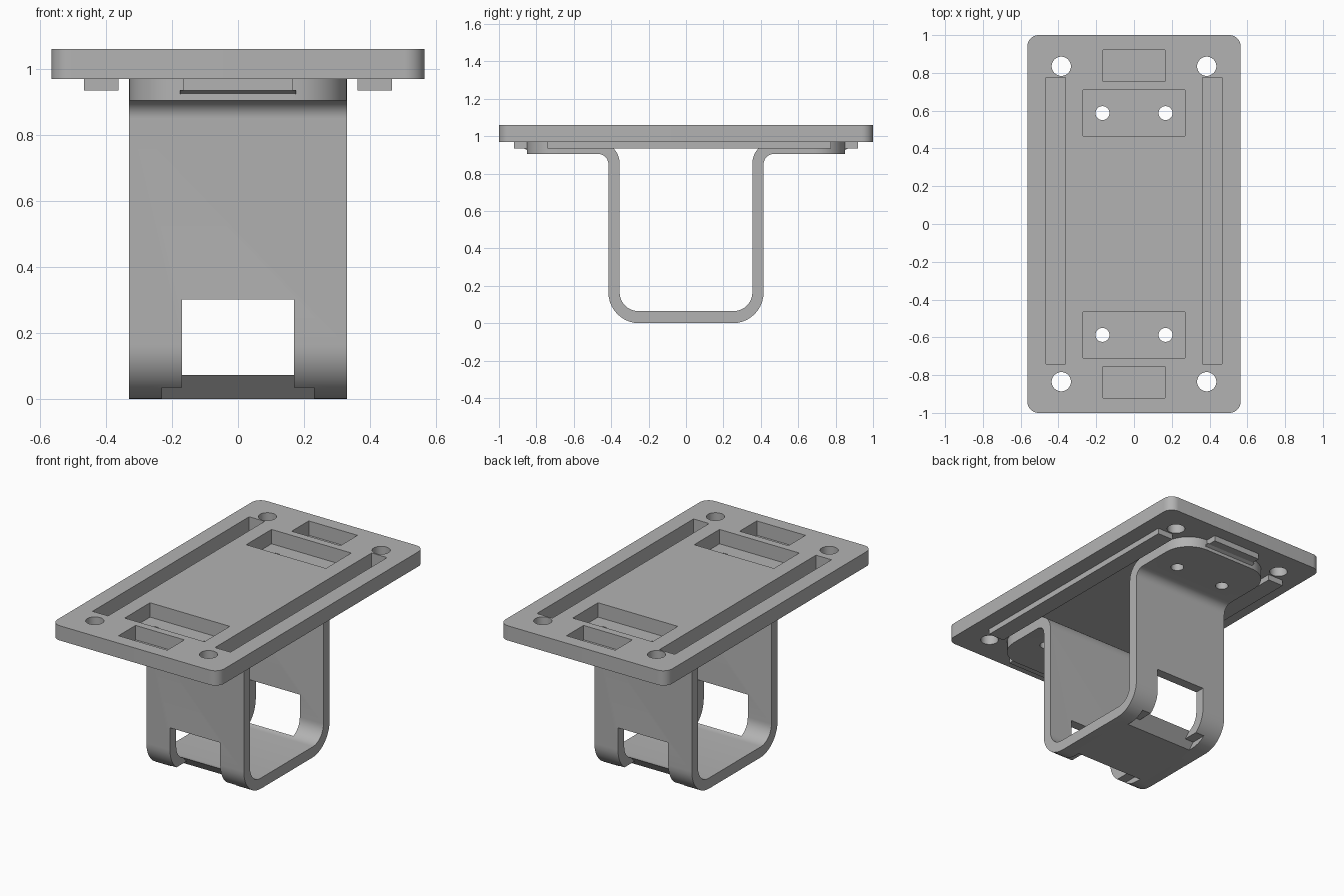
import bpy, bmesh, math
from mathutils import Vector

if "Cube" in bpy.data.objects:
    bpy.data.objects.remove(bpy.data.objects["Cube"])

grey = bpy.data.materials.new("plain grey")
grey.use_nodes = True
grey.diffuse_color = (0.45, 0.45, 0.45, 1)
grey.node_tree.nodes["Principled BSDF"].inputs["Base Color"].default_value = grey.diffuse_color


def fillet(corners, steps=10):
    """Outline with each (a, b, radius) corner rounded."""
    out = []
    for i, corner in enumerate(corners):
        p = Vector(corner[:2])
        r = corner[2] if len(corner) > 2 else 0
        if not r:
            out.append(p)
            continue
        u = (Vector(corners[i - 1][:2]) - p).normalized()
        v = (Vector(corners[(i + 1) % len(corners)][:2]) - p).normalized()
        centre = p + (u + v) * r          # all rounded corners are square
        for k in range(steps + 1):
            t = math.pi / 2 * k / steps
            out.append(centre - v * r * math.cos(t) - u * r * math.sin(t))
    return out


def prism(name, outline, axis, lo, hi):
    """Extrude an outline: axis z takes (x, y) points, axis x takes (y, z)."""
    bm = bmesh.new()
    place = (lambda p, h: (p[0], p[1], h)) if axis == "z" else (lambda p, h: (h, p[0], p[1]))
    face = bm.faces.new([bm.verts.new(place(p, lo)) for p in outline])
    moved = bmesh.ops.extrude_face_region(bm, geom=[face])["geom"]
    verts = [g for g in moved if isinstance(g, bmesh.types.BMVert)]
    shift = (0, 0, hi - lo) if axis == "z" else (hi - lo, 0, 0)
    bmesh.ops.translate(bm, verts=verts, vec=shift)
    bmesh.ops.recalc_face_normals(bm, faces=bm.faces)
    mesh = bpy.data.meshes.new(name)
    bm.to_mesh(mesh)
    bm.free()
    mesh.materials.append(grey)
    obj = bpy.data.objects.new(name, mesh)
    bpy.context.collection.objects.link(obj)
    return obj


def rect(x0, x1, y0, y1, r=0):
    return fillet([(x0, y0, r), (x1, y0, r), (x1, y1, r), (x0, y1, r)])


def circle(x, y, r, n=32):
    return [(x + r * math.cos(math.tau * i / n), y + r * math.sin(math.tau * i / n)) for i in range(n)]


def combine(obj, other, operation="DIFFERENCE"):
    mod = obj.modifiers.new("cut", "BOOLEAN")
    mod.operation, mod.solver, mod.object = operation, "EXACT", other
    bpy.ops.object.select_all(action="DESELECT")
    bpy.context.view_layer.objects.active = obj
    obj.select_set(True)
    bpy.ops.object.modifier_apply(modifier=mod.name)
    bpy.data.objects.remove(other)


def smooth(obj):
    bpy.ops.object.select_all(action="DESELECT")
    bpy.context.view_layer.objects.active = obj
    obj.select_set(True)
    bpy.ops.object.shade_smooth_by_angle(angle=math.radians(30))


UNDER, TOP, FLOOR = 0.97, 1.06, 0.972
SIDES = (-1, 1)

# Mounting plate and U-shaped strap with rounded flange ends
plate = prism("mounting_plate", rect(-0.565, 0.565, -1, 1, 0.06), "z", UNDER, TOP)
half = [(0.355, 0.065, 0.1), (0.355, UNDER, 0.115), (0.9, UNDER), (0.9, 0.905),
        (0.415, 0.905, 0.055), (0.415, 0, 0.165)]
mirrored = [(-c[0], *c[1:]) for c in reversed(half)]
strap = prism("strap_bracket", fillet(half + mirrored), "x", -0.4, 0.4)
combine(strap, prism("cutter", rect(-0.33, 0.33, -0.85, 0.85, 0.165), "z", -0.1, 1.2), "INTERSECT")

for s in SIDES:
    # Window in each leg, with a wider undercut at the bottom bend
    for width, height in ((0.17, 0.302), (0.23, 0.036)):
        reach = min(height, 0.08)
        outline = [(s * 0.2, -0.02), (s * (0.22 + reach), reach),
                   (s * 0.3, height), (s * 0.5, height), (s * 0.5, -0.02)]
        if height < 0.08:
            outline.pop(2)
        combine(strap, prism("cutter", outline, "x", -width, width))

    # Pockets across the plate ends
    lo, hi = sorted((s * 0.755, s * 0.92))
    combine(plate, prism("cutter", rect(-0.165, 0.165, lo, hi), "z", FLOOR, 1.2))
    prism("end_pocket_base", rect(-0.165, 0.165, lo, hi), "z", 0.935, UNDER)
    wedge = [(s * 0.84, 0.92), (s * 0.87, 0.936), (s * 0.84, 0.936)]
    prism("end_wedge", wedge, "x", -0.175, 0.175)
    lo, hi = sorted((s * 0.465, s * 0.71))
    combine(plate, prism("cutter", rect(-0.27, 0.27, lo, hi), "z", FLOOR, 1.2))

    # Long side slots and the ribs beneath them
    lo, hi = sorted((s * 0.362, s * 0.467))
    combine(plate, prism("cutter", rect(lo, hi, -0.74, 0.775), "z", FLOOR, 1.2))
    prism("side_rib", rect(lo, hi, -0.74, 0.775), "z", 0.935, UNDER)

    # Corner holes and flange screw holes
    for t in SIDES:
        combine(plate, prism("cutter", circle(s * 0.385, t * 0.835, 0.051), "z", 0.8, 1.2))
        for part in (plate, strap):
            combine(part, prism("cutter", circle(s * 0.167, t * 0.587, 0.037), "z", 0.8, 1.2))

for part in (plate, strap):
    smooth(part)
